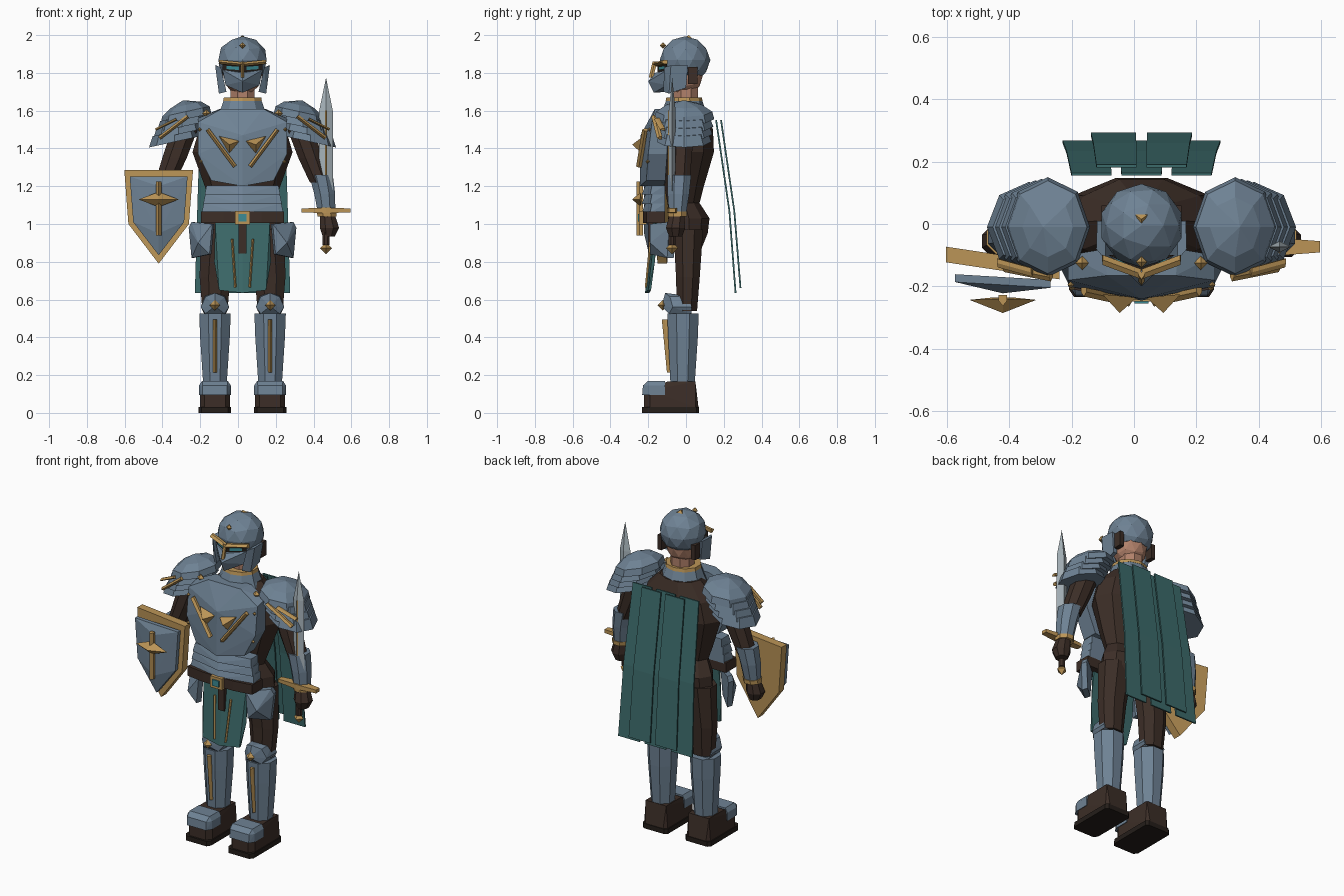
import bpy, bmesh, math

if "Cube" in bpy.data.objects:
    bpy.data.objects.remove(bpy.data.objects["Cube"])

CX = 0.024  # body axis; sword and shield make the figure slightly lopsided


def material(name, r, g, b):
    m = bpy.data.materials.new(name)
    m.diffuse_color = (r, g, b, 1)
    m.use_nodes = True
    m.node_tree.nodes["Principled BSDF"].inputs["Base Color"].default_value = m.diffuse_color
    return m


STEEL = material("blue_steel", 0.156, 0.223, 0.296)
BROWN = material("dark_leather", 0.045, 0.027, 0.020)
TEAL = material("teal_cloth", 0.045, 0.145, 0.145)
GOLD = material("gold_trim", 0.50, 0.30, 0.095)
BLADE = material("blade_grey", 0.40, 0.47, 0.51)
SKIN = material("skin", 0.44, 0.22, 0.145)
SOLE = material("black_leather", 0.018, 0.013, 0.010)
GEM = material("bright_teal", 0.045, 0.26, 0.30)


def finish(name, bm, mat):
    bmesh.ops.recalc_face_normals(bm, faces=bm.faces)
    me = bpy.data.meshes.new(name)
    bm.to_mesh(me)
    bm.free()
    me.materials.append(mat)
    ob = bpy.data.objects.new(name, me)
    ob.location.x = CX
    bpy.context.collection.objects.link(ob)
    return ob


def hull(name, pts, mat):
    """Faceted plate wrapped round a few points."""
    bm = bmesh.new()
    for p in pts:
        bm.verts.new(p)
    bmesh.ops.convex_hull(bm, input=bm.verts)
    bmesh.ops.delete(bm, geom=[v for v in bm.verts if not v.link_faces], context='VERTS')
    bmesh.ops.dissolve_limit(bm, angle_limit=0.01, verts=bm.verts, edges=bm.edges)
    return finish(name, bm, mat)


def sym(pts):
    """Points given for +x only, completed across the centre."""
    return [(s * x, y, z) for x, y, z in pts for s in ((1, -1) if x else (1,))]


def side(s, pts):
    return [(s * x, y, z) for x, y, z in pts]


def box(name, x, y, z, mat):
    return hull(name, [(a, b, c) for a in x for b in y for c in z], mat)


def loft(name, rings, mat):
    bm = bmesh.new()
    rows = [[bm.verts.new(p) for p in r] for r in rings]
    n = len(rows[0])
    for a, b in zip(rows, rows[1:]):
        for i in range(n):
            bm.faces.new((a[i], a[(i + 1) % n], b[(i + 1) % n], b[i]))
    bm.faces.new(rows[0])
    bm.faces.new(rows[-1])
    return finish(name, bm, mat)


def ring(x, y, z, rx, ry, n=8, turn=0.5):
    return [(x + rx * math.cos((i + turn) * math.tau / n),
             y + ry * math.sin((i + turn) * math.tau / n), z) for i in range(n)]


def tube(name, rows, mat, n=8, turn=0.5):
    """Rows of x, y, z, rx, ry."""
    return loft(name, [ring(*r, n, turn) for r in rows], mat)


def bar(name, a, b, w, d, mat):
    """Thin strip between two points with a raised ridge in front."""
    dx, dz = b[0] - a[0], b[2] - a[2]
    l = math.hypot(dx, dz)
    ox, oz = -dz / l * w / 2, dx / l * w / 2
    pts = []
    for x, y, z in (a, b):
        pts += [(x + ox, y, z + oz), (x - ox, y, z - oz), (x, y - d, z),
                (x + ox, y + d, z + oz), (x - ox, y + d, z - oz)]
    return hull(name, pts, mat)


def stud(name, x, y, z, r, mat=GOLD):
    return hull(name, [(x + r, y, z), (x - r, y, z), (x, y, z + r), (x, y, z - r),
                       (x, y - r, z), (x, y + r, z)], mat)


def ball(name, x, y, z, rx, rz, mat, cut=None):
    bm = bmesh.new()
    bmesh.ops.create_icosphere(bm, subdivisions=2, radius=1)
    for v in bm.verts:
        v.co = (x + v.co.x * rx, y + v.co.y * rx, z + v.co.z * rz)
    if cut:
        geom = bm.verts[:] + bm.edges[:] + bm.faces[:]
        bmesh.ops.bisect_plane(bm, geom=geom, plane_co=(0, 0, cut), plane_no=(0, 0, -1), clear_outer=True)
        bmesh.ops.holes_fill(bm, edges=[e for e in bm.edges if e.is_boundary])
    return finish(name, bm, mat)


# Body under the armour
tube("torso", [(0, -.015, 1.07, .15, .08), (0, -.01, 1.2, .20, .11), (0, .005, 1.38, .265, .15),
               (0, .005, 1.5, .23, .145), (0, .01, 1.6, .13, .10)], BROWN, 10, 0)
tube("hips", [(0, .01, .88, .19, .08), (0, .015, .95, .215, .105), (0, .015, 1.03, .21, .115),
              (0, -.01, 1.12, .16, .08)], BROWN, 10, 0)
tube("neck", [(0, 0, 1.58, .07, .07), (0, 0, 1.74, .07, .07)], SKIN)
ball("head", 0, -.01, 1.79, .10, .115, SKIN)

# Collar
tube("collar", [(0, -.01, 1.55, .15, .13), (0, -.01, 1.60, .125, .115), (0, -.01, 1.655, .105, .095)], STEEL, 10)
tube("collar_trim", [(0, -.01, 1.65, .108, .098), (0, -.01, 1.67, .104, .094)], GOLD, 10)

# Helmet
ball("helmet", 0, -.005, 1.868, .134, .126, STEEL, 1.785)
hull("eye_slit", sym([(.105, -.10, 1.80), (.105, -.10, 1.85), (0, -.15, 1.80), (0, -.15, 1.85)]), SOLE)
hull("visor", sym([(.105, -.10, 1.815), (.09, -.10, 1.735), (0, -.165, 1.80), (0, -.2, 1.755),
                   (0, -.17, 1.695), (0, -.10, 1.70)]), STEEL)
bar("nose_bar", (0, -.165, 1.86), (0, -.185, 1.775), .018, .012, GOLD)
stud("helmet_stud", 0, -.122, 1.945, .018)
hull("crest_point", sym([(.02, .03, 1.985), (0, -.01, 1.985), (0, .015, 2.0)]), GOLD)
for s, lr in ((-1, "left"), (1, "right")):
    hull(lr + "_cheek_guard", side(s, [(.115, -.115, 1.83), (.145, -.08, 1.84), (.142, .01, 1.84),
         (.115, .01, 1.83), (.085, -.12, 1.70), (.125, -.09, 1.69), (.125, 0, 1.72), (.10, 0, 1.72)]), STEEL)
    box(lr + "_hinge", (s * .10, s * .128), (.01, .06), (1.74, 1.83), BROWN)
    bar(lr + "_brow", (s * .003, -.16, 1.846), (s * .125, -.115, 1.858), .022, .016, GOLD)
    hull(lr + "_eye", side(s, [(.02, -.146, 1.815), (.02, -.146, 1.834), (.085, -.115, 1.82),
                               (.085, -.115, 1.836), (.05, -.11, 1.825)]), GEM)

# Breastplate with its gold chevrons
hull("breastplate", sym([(.12, -.08, 1.61), (.11, -.165, 1.61), (.235, -.10, 1.56), (.235, -.18, 1.54),
     (.235, -.20, 1.37), (.235, -.10, 1.37), (.165, -.21, 1.23), (.165, -.11, 1.23),
     (0, -.24, 1.47), (0, -.245, 1.2), (0, -.11, 1.2)]), STEEL)
for i in range(3):
    z, w = 1.205 - .048 * i, .19 + .008 * i
    hull(f"waist_lame_{i + 1}", sym([(w, -.18, z), (w + .01, -.19, z - .05), (w, -.11, z), (w, -.11, z - .05),
         (0, -.215, z), (0, -.235, z - .05)]), STEEL)
for s, lr in ((-1, "left"), (1, "right")):
    bar(lr + "_chevron", (s * .185, -.218, 1.50), (s * .04, -.25, 1.305), .022, .014, GOLD)
    hull(lr + "_chest_point", side(s, [(.015, -.235, 1.44), (.125, -.225, 1.465), (.07, -.235, 1.375),
                                       (.07, -.285, 1.42)]), GOLD)
    stud(lr + "_shoulder_stud", s * .19, -.125, 1.585, .022)
    stud(lr + "_upper_rivet", s * .226, -.195, 1.50, .011)
    stud(lr + "_lower_rivet", s * .222, -.203, 1.33, .011)

# Belt, tabard and hip plates
hull("belt", sym([(.22, -.21, 1.005), (.22, -.21, 1.065), (.22, -.11, 1.005), (.22, -.11, 1.065),
                  (.1, -.228, 1.005), (.1, -.228, 1.065)]), BROWN)
box("buckle", (-.04, .04), (-.248, -.21), (.998, 1.068), GOLD)
box("buckle_gem", (-.022, .022), (-.255, -.24), (1.014, 1.052), GEM)
box("belt_tail", (-.022, .022), (-.20, -.165), (.845, 1.01), BROWN)
hull("tabard", sym([(.145, -.145, 1.01), (.145, -.16, 1.01), (.15, -.165, .80), (.125, -.185, .65),
     (.125, -.20, .65), (0, -.175, 1.01), (0, -.195, .635), (0, -.217, .635)]), TEAL)
for s, lr in ((-1, "left"), (1, "right")):
    bar(lr + "_tabard_stripe", (s * .055, -.185, .92), (s * .038, -.21, .665), .012, .008, GOLD)
    tasset = [(.16, -.19, 1.0), (.27, -.10, 1.01), (.285, -.09, .98), (.27, -.10, .82),
              (.175, -.19, .84), (.235, -.19, .90)]
    hull(lr + "_hip_plate", side(s, tasset + [(x - .01, y + .035, z) for x, y, z in tasset]), STEEL)

# Legs and boots
for s, lr in ((-1, "left"), (1, "right")):
    x = s * .146
    tube(lr + "_thigh", [(x, .005, .54, .072, .058), (x, .01, .72, .088, .068), (x * .85, .012, .97, .105, .085)], BROWN)
    tube(lr + "_greave", [(x, -.018, .16, .068, .07), (x, -.016, .40, .085, .085), (x, -.016, .525, .09, .09)], STEEL, 8)
    hull(lr + "_knee_guard", [(x + a, y, z) for a, y, z in sym([(.075, -.07, .56), (.05, -.09, .525),
         (.05, -.085, .615), (.075, .03, .56), (.055, .03, .52), (.055, .01, .62), (0, -.13, .565),
         (0, -.11, .635)])], STEEL)
    stud(lr + "_knee_stud", x, -.122, .57, .028)
    bar(lr + "_shin_stripe", (x, -.112, .495), (x, -.085, .215), .02, .016, GOLD)
    hull(lr + "_boot", [(x + a, y, z) for a, y, z in sym([(.08, -.19, .03), (.055, -.222, .03), (.08, .05, .03),
         (.06, .066, .03), (.08, -.19, .12), (.055, -.222, .10), (.07, -.10, .165), (.07, .05, .165)])], BROWN)
    hull(lr + "_toe_cap", [(x + a, y, z) for a, y, z in sym([(.084, -.20, .095), (.065, -.232, .095),
         (.084, -.11, .095), (.084, -.20, .145), (.065, -.228, .145), (.084, -.11, .145), (.068, -.20, .17),
         (.068, -.11, .17)])], STEEL)
    hull(lr + "_sole", [(x + a, y, z) for a, y in ((.086, -.21), (.07, -.234), (.086, .055), (.07, .07))
                        for a in (a, -a) for z in (0, .03)], SOLE)

# Arms and layered shoulder guards
for s, lr in ((-1, "left"), (1, "right")):
    tube(lr + "_upper_arm", [(s * .30, -.02, 1.52, .075, .07), (s * .36, -.03, 1.35, .07, .065),
                             (s * .41, -.035, 1.22, .058, .06)], BROWN)
    tube(lr + "_vambrace", [(s * .445, -.045, 1.06, .05, .05), (s * .435, -.04, 1.16, .06, .062),
                            (s * .415, -.035, 1.26, .068, .068)], STEEL)
    tube(lr + "_wrist_trim", [(s * .447, -.045, 1.04, .054, .054), (s * .445, -.045, 1.065, .056, .056)], GOLD)
    tube(lr + "_hand", [(s * .457, -.055, .935, .035, .038), (s * .46, -.055, .98, .055, .055),
                        (s * .45, -.048, 1.05, .042, .042)], BROWN)
    for k in range(4):
        c, rim = .30 + .02 * k, 1.555 - .04 * k
        pts = []
        for f, h in ((1, 0), (.93, .04), (.6, .075)) if k == 0 else ((1, 0), (.86, .055)):
            pts += [(x, y, z + h - .22 * (x - c)) for x, y, z in
                    ring(c, -.01, rim, .135 * f, (.16 - .005 * k) * f, 8, 0)]
        if k == 0:
            pts.append((.315, -.01, 1.655))
        hull(f"{lr}_shoulder_guard_{k + 1}", side(s, pts), STEEL)
    bar(lr + "_shoulder_stripe", (s * .29, -.17, 1.57), (s * .44, -.14, 1.455), .02, .014, GOLD)
    bar(lr + "_shoulder_stripe_low", (s * .35, -.155, 1.555), (s * .46, -.125, 1.50), .014, .014, GOLD)

# Cape of five overlapping panels
for i in range(-2, 3):
    back = .026 if i % 2 else 0
    rows = []
    for y, z, f in ((.155, 1.55, .89), (.225, 1.07, .95), (.258, .635 + back, 1)):
        a, b = (i * .09 - .0725) * f, (i * .09 + .0725) * f
        y += back
        rows.append([(a, y, z), (b, y, z), (b, y + .009, z), (a, y + .009, z)])
    loft(f"cape_panel_{i + 3}", rows, TEAL)

# Sword in the right hand
SX, SY = .442, -.073
hull("sword_blade", [(SX + x, SY + y, z) for z, w in ((1.08, .038), (1.60, .036)) for x, y in
     ((w, 0), (-w, 0), (0, .018), (0, -.018))] + [(SX, SY, 1.775)], BLADE)
bar("sword_fuller", (SX, SY - .015, 1.60), (SX, SY - .015, 1.15), .010, .008, GOLD)
hull("sword_guard", [(SX + x, SY + y, z) for x, h, d in ((-.13, .010, .018), (0, .015, .028), (.13, .010, .018))
                     for y in (-d, d) for z in (1.072 - h, 1.072 + h)], GOLD)
tube("sword_grip", [(SX, SY, .89, .02, .02), (SX, SY, 1.07, .02, .02)], BROWN)
stud("sword_pommel", SX, SY, .872, .032)

# Shield on the left arm
HX = -.444


def heater(w, top, mid, tip):
    return [(-w, top), (w, top), (w * .88, mid), (0, tip), (-w * .88, mid)]


hull("shield_rim", [(HX + x, y - .15 * x, z) for x, z in heater(.182, 1.285, 1.0, .79) for y in (-.10, -.15)], GOLD)
hull("shield_face", [(HX + x, y - .06 * x, z) for x, z in heater(.153, 1.252, 1.01, .835) for y in (-.17, -.195)]
     + [(HX, -.222, 1.20), (HX, -.222, .95)], STEEL)
bar("shield_cross_upright", (HX, -.245, 1.225), (HX, -.245, .94), .028, .018, GOLD)
hull("shield_cross_arms", [(HX + x, y, z) for x, y, z in sym([(.107, -.243, 1.13), (0, -.24, 1.17),
     (0, -.24, 1.09), (0, -.285, 1.13), (.03, -.235, 1.13)])], GOLD)
